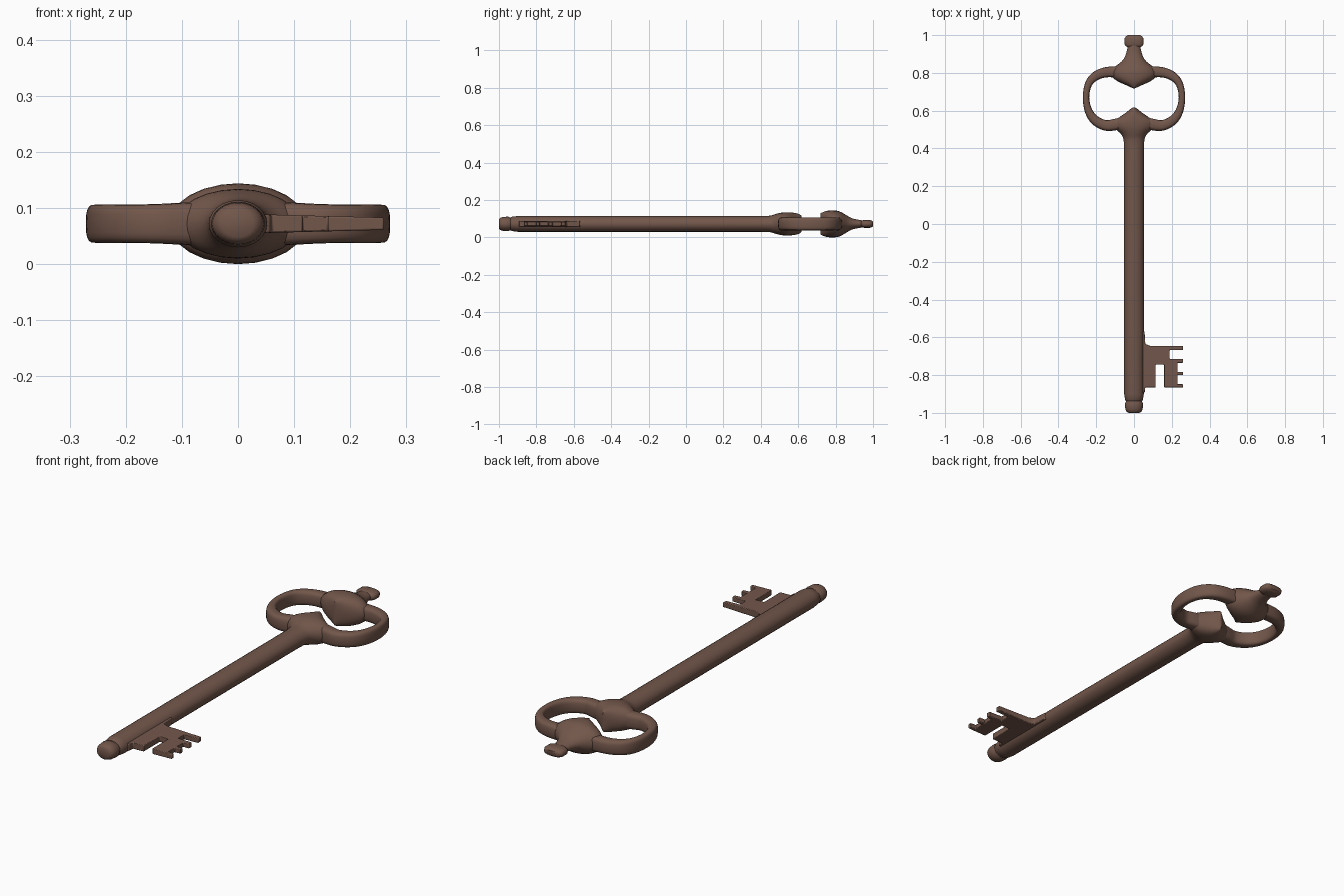
import bpy, bmesh, math
from mathutils import Vector

if "Cube" in bpy.data.objects:
    bpy.data.objects.remove(bpy.data.objects["Cube"])

ZC = 0.072  # mid-plane height of the key

mat = bpy.data.materials.new("aged_brown_metal")
mat.diffuse_color = (0.17, 0.095, 0.07, 1)
mat.use_nodes = True
mat.node_tree.nodes["Principled BSDF"].inputs["Base Color"].default_value = mat.diffuse_color


def finish(name, bm, angle):
    bmesh.ops.recalc_face_normals(bm, faces=bm.faces)
    me = bpy.data.meshes.new(name)
    bm.to_mesh(me)
    bm.free()
    ob = bpy.data.objects.new(name, me)
    bpy.context.collection.objects.link(ob)
    me.materials.append(mat)
    bpy.ops.object.select_all(action='DESELECT')
    ob.select_set(True)
    bpy.context.view_layer.objects.active = ob
    bpy.ops.object.shade_smooth_by_angle(angle=math.radians(angle))
    return ob


def smooth_path(pts, n):
    """Catmull-Rom samples through (x, y, half width, half height) points."""
    P = [Vector(p) for p in pts]
    P = [P[0]] + P + [P[-1]]
    out = []
    for a, b, c, d in zip(P, P[1:], P[2:], P[3:]):
        for i in range(n):
            t = i / n
            out.append(0.5 * (2 * b + (c - a) * t + (2 * a - 5 * b + 4 * c - d) * t * t
                              + (3 * b - a - 3 * c + d) * t ** 3))
    return out + [P[-1]]


def loft(name, pts, n=1, sides=24, power=2.0, angle=40, side=1):
    """Sweep a superellipse section along a path lying in the mid-plane."""
    path = smooth_path(pts, n)
    bm = bmesh.new()
    rings = []
    for i, p in enumerate(path):
        a, b = path[max(i - 1, 0)], path[min(i + 1, len(path) - 1)]
        t = Vector((b[0] - a[0], b[1] - a[1])).normalized()
        ring = []
        for k in range(sides):
            c, s = math.cos(2 * math.pi * k / sides), math.sin(2 * math.pi * k / sides)
            u = math.copysign(abs(c) ** (2 / power), c) * p[2]
            v = math.copysign(abs(s) ** (2 / power), s) * p[3]
            ring.append(bm.verts.new((side * (p[0] - t.y * u), p[1] + t.x * u, ZC + v)))
        rings.append(ring)
    for r, q in zip(rings, rings[1:]):
        for k in range(sides):
            j = (k + 1) % sides
            bm.faces.new((r[k], r[j], q[j], q[k]))
    bm.faces.new(rings[0])
    bm.faces.new(rings[-1])
    return finish(name, bm, angle)


# round shaft with the grooved end button
loft("shaft", [(0, -1.0, .028, .024), (0, -.994, .039, .032), (0, -.98, .046, .037),
               (0, -.95, .048, .039), (0, -.943, .044, .035), (0, -.937, .043, .034),
               (0, -.932, .047, .038), (0, -.90, .052, .042), (0, .45, .052, .042)])

# flared shoulder where the shaft meets the bow, ending in an upright edge
loft("lower_bow_shoulder", [(0, .40, .052, .042), (0, .45, .056, .044), (0, .48, .072, .053),
                            (0, .51, .105, .060), (0, .54, .110, .062), (0, .565, .078, .061),
                            (0, .59, .042, .057), (0, .608, .020, .051), (0, .618, .004, .042)], n=3)

# two mirrored halves of the bow
half = [(.0, .805, .032, .035), (.08, .805, .030, .035), (.15, .803, .027, .034),
        (.205, .782, .024, .034), (.241, .74, .019, .034), (.254, .67, .017, .034),
        (.241, .60, .020, .034), (.207, .550, .025, .034), (.15, .522, .028, .035),
        (.09, .528, .031, .038), (.0, .54, .034, .042)]
for label, s in (("left", -1), ("right", 1)):
    loft("bow_" + label, half, n=4, sides=20, power=3.2, side=s)

# faceted bead and neck at the head of the bow
loft("upper_bow_bead", [(0, .718, .004, .056), (0, .735, .042, .064), (0, .755, .085, .070),
                        (0, .78, .118, .072), (0, .81, .120, .070), (0, .835, .098, .060),
                        (0, .86, .066, .045), (0, .89, .046, .029), (0, .93, .035, .021),
                        (0, .95, .033, .018)], n=2)

# flattened end knob
loft("end_knob", [(0, .936, .034, .013), (0, .942, .044, .018), (0, .952, .050, .021),
                  (0, .982, .050, .021), (0, .994, .043, .017), (0, 1.0, .032, .011)], power=2.6)

# toothed bit, tapering in thickness away from the shaft
outline = [(.03, -.90), (.057, -.89), (.06, -.865), (.115, -.865), (.115, -.745), (.16, -.745),
           (.16, -.865), (.26, -.865), (.26, -.848), (.23, -.848), (.23, -.80), (.26, -.80),
           (.26, -.783), (.23, -.783), (.23, -.735), (.26, -.735), (.26, -.714), (.188, -.714),
           (.188, -.668), (.26, -.668), (.26, -.645), (.085, -.645), (.06, -.635), (.056, -.57),
           (.03, -.56)]
bm = bmesh.new()
thick = lambda x: .017 - .006 * min(1, (x - .03) / .23)
layers = [[bm.verts.new((x, y, ZC + s * thick(x))) for x, y in outline] for s in (-1, 1)]
for ring in layers:
    bm.faces.new(ring)
for k in range(len(outline)):
    j = (k + 1) % len(outline)
    bm.faces.new((layers[0][k], layers[0][j], layers[1][j], layers[1][k]))
bit = finish("bit", bm, 30)
bev = bit.modifiers.new("soft_edges", 'BEVEL')
bev.width = .003
bev.segments = 2
